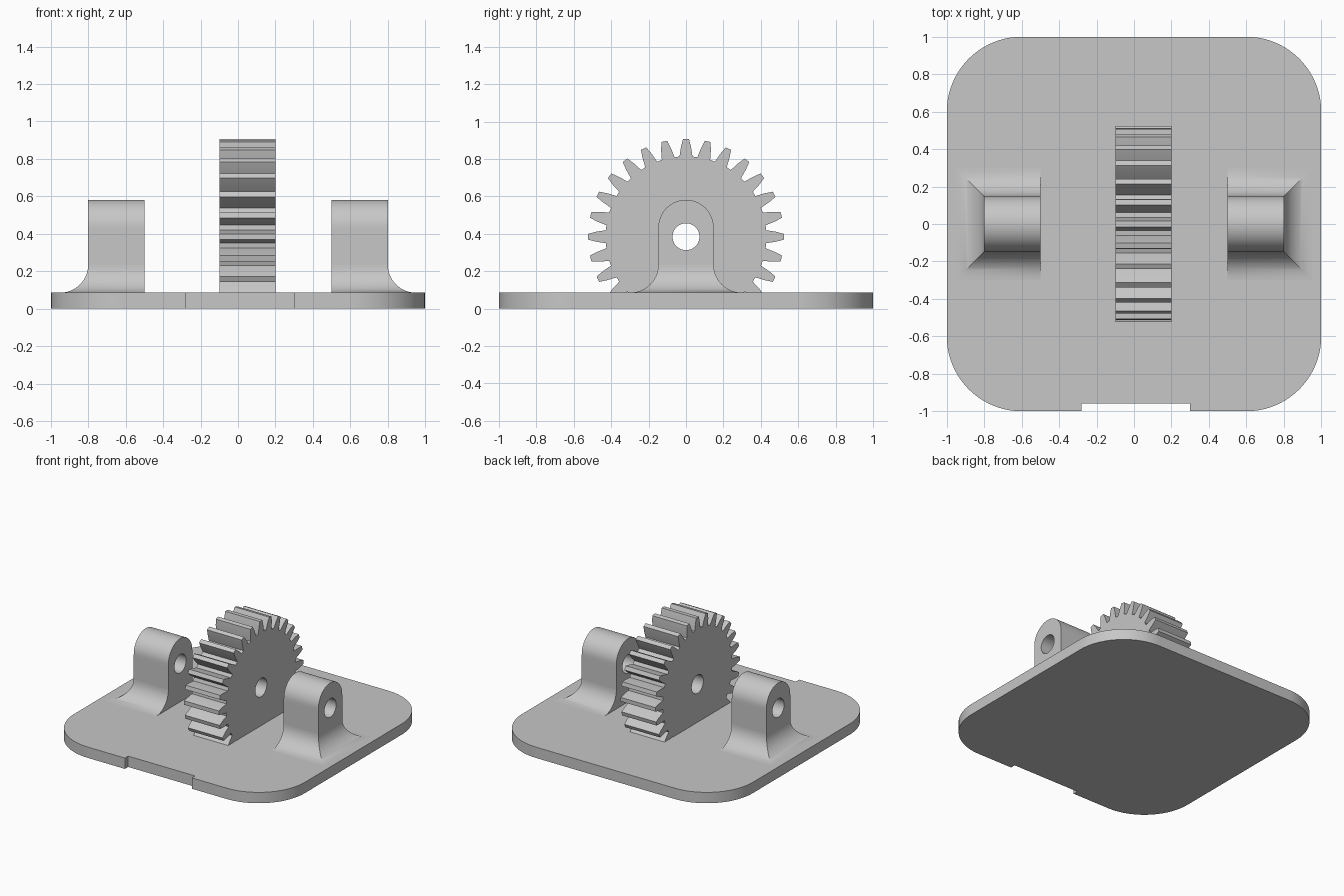
import bpy, bmesh, math
from mathutils import Vector

cube = bpy.data.objects.get("Cube")
if cube:
    bpy.data.objects.remove(cube, do_unlink=True)

PLATE_TOP = 0.085
AXLE_Z, AXLE_R = 0.384, 0.072

grey = bpy.data.materials.new("plain grey")
grey.use_nodes = True
grey.diffuse_color = (0.57, 0.57, 0.57, 1)
grey.node_tree.nodes["Principled BSDF"].inputs["Base Color"].default_value = grey.diffuse_color


def finish(bm, name):
    bmesh.ops.recalc_face_normals(bm, faces=bm.faces)
    mesh = bpy.data.meshes.new(name)
    bm.to_mesh(mesh)
    bm.free()
    mesh.materials.append(grey)
    obj = bpy.data.objects.new(name, mesh)
    bpy.context.collection.objects.link(obj)
    bpy.ops.object.select_all(action="DESELECT")
    obj.select_set(True)
    bpy.context.view_layer.objects.active = obj
    bpy.ops.object.shade_smooth_by_angle(angle=math.radians(30))
    return obj


def bridge(bm, a, b):
    """Join two closed vertex rings with quads."""
    n = len(a)
    for i in range(n):
        j = (i + 1) % n
        bm.faces.new((a[i], a[j], b[j], b[i]))


def bored_prism(bm, outline, x0, x1):
    """Extrude a (y, z) outline along x with the axle hole through it."""
    hole = []
    for y, z in outline:
        d = Vector((y, z - AXLE_Z)).normalized() * AXLE_R
        hole.append((d.x, AXLE_Z + d.y))
    rings = [[bm.verts.new((x, y, z)) for y, z in pts]
             for x, pts in ((x0, outline), (x1, outline), (x1, hole), (x0, hole))]
    for i in range(4):
        bridge(bm, rings[i], rings[(i + 1) % 4])


def arc(cx, cy, r, start, end, n):
    steps = [math.radians(start + (end - start) * i / n) for i in range(n + 1)]
    return [(cx + r * math.cos(t), cy + r * math.sin(t)) for t in steps]


def line(a, b, n):
    """Points from a up to, but not including, b."""
    a, b = Vector(a), Vector(b)
    return [tuple(a.lerp(b, i / n)) for i in range(n)]


# Base plate: rounded square with a shallow notch in the front edge
outline = [(-0.28, -1), (-0.28, -0.96), (0.30, -0.96), (0.30, -1)]
for k, (sx, sy) in enumerate(((1, -1), (1, 1), (-1, 1), (-1, -1))):
    outline += arc(0.6 * sx, 0.6 * sy, 0.4, 90 * k - 90, 90 * k, 20)
bm = bmesh.new()
low, high = [[bm.verts.new((x, y, z)) for x, y in outline] for z in (0, PLATE_TOP)]
bridge(bm, low, high)
bm.faces.new(low)
bm.faces.new(high)
finish(bm, "base_plate")

# Gear wheel: tapered teeth, cut off inside the plate
TEETH = 28
tooth = [(-0.081, 0.43), (-0.056, 0.48), (-0.030, 0.523),
         (0.030, 0.523), (0.056, 0.48), (0.081, 0.43)]
outline = []
for k in range(TEETH):
    for offset, r in tooth:
        t = 2 * math.pi * k / TEETH + offset
        outline.append((r * math.cos(t), AXLE_Z + r * math.sin(t)))
bm = bmesh.new()
bored_prism(bm, outline, -0.1, 0.2)
bmesh.ops.bisect_plane(bm, geom=bm.verts[:] + bm.edges[:] + bm.faces[:],
                       plane_co=(0, 0, 0.06), plane_no=(0, 0, 1), clear_inner=True)
bmesh.ops.holes_fill(bm, edges=[e for e in bm.edges if e.is_boundary])
finish(bm, "gear_wheel")

# Axle supports: arched block above a flared foot with mitred corners
HALF, FLARE = 0.148, 0.15
ARCH_Z, FOOT_Z = 0.433, PLATE_TOP + FLARE
for side, name in ((1, "left_support"), (-1, "right_support")):
    bm = bmesh.new()
    outline = line((-HALF, FOOT_Z), (HALF, FOOT_Z), 10)
    outline += line((HALF, FOOT_Z), (HALF, ARCH_Z), 8)
    outline += arc(0, ARCH_Z, HALF, 0, 180, 28)
    outline += line((-HALF, ARCH_Z), (-HALF, FOOT_Z), 8)[1:]
    bored_prism(bm, outline, side * 0.5, side * 0.8)

    levels = [(0.0, FOOT_Z)]
    for i in range(1, 15):
        t = math.radians(90 * i / 14)
        levels.append((FLARE * (1 - math.cos(t)), FOOT_Z - FLARE * math.sin(t)))
    levels.append((FLARE, PLATE_TOP - 0.02))
    rings = []
    for d, z in levels:
        y, x = HALF + d, 0.8 + d
        corners = ((0.5, -y), (x, -y), (x, y), (0.5, y))
        rings.append([bm.verts.new((side * cx, cy, z)) for cx, cy in corners])
    for a, b in zip(rings, rings[1:]):
        bridge(bm, a, b)
    bm.faces.new(rings[-1])
    finish(bm, name)
